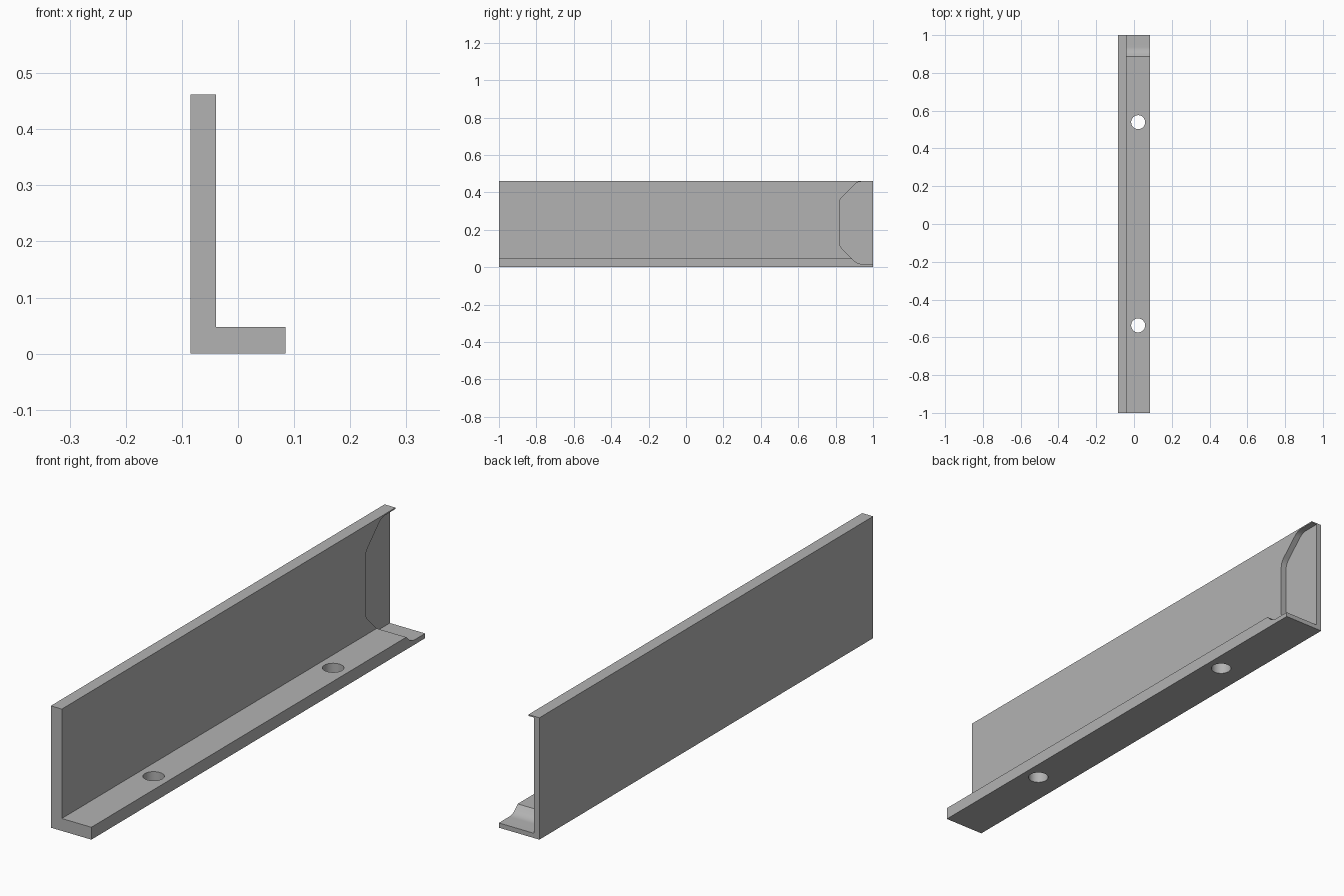
import bpy
import bmesh
from mathutils import Vector

cube = bpy.data.objects.get("Cube")
if cube:
    bpy.data.objects.remove(cube)

grey = bpy.data.materials.new("plain grey")
grey.use_nodes = True
grey.diffuse_color = (0.45, 0.45, 0.45, 1)
grey.node_tree.nodes["Principled BSDF"].inputs["Base Color"].default_value = grey.diffuse_color


def prism(name, points, along):
    """Sweep a closed outline along a vector into a solid."""
    bm = bmesh.new()
    face = bm.faces.new([bm.verts.new(p) for p in points])
    swept = bmesh.ops.extrude_face_region(bm, geom=[face])["geom"]
    moved = [v for v in swept if isinstance(v, bmesh.types.BMVert)]
    bmesh.ops.translate(bm, verts=moved, vec=along)
    bmesh.ops.recalc_face_normals(bm, faces=bm.faces)
    mesh = bpy.data.meshes.new(name)
    bm.to_mesh(mesh)
    bm.free()
    mesh.materials.append(grey)
    obj = bpy.data.objects.new(name, mesh)
    bpy.context.collection.objects.link(obj)
    return obj


def rounded(before, corner, after, reach=0.022, steps=8):
    """Soft corner between two straight edges."""
    c = Vector(corner)
    a = c + (Vector(before) - c).normalized() * reach
    b = c + (Vector(after) - c).normalized() * reach
    return [a.lerp(c, t / steps).lerp(c.lerp(b, t / steps), t / steps)
            for t in range(steps + 1)]


def cut(target, cutter):
    cutter.hide_render = True
    mod = target.modifiers.new("cut", "BOOLEAN")
    mod.operation = "DIFFERENCE"
    mod.solver = "EXACT"
    mod.object = cutter
    bpy.context.view_layer.objects.active = target
    bpy.ops.object.modifier_apply(modifier=mod.name)
    bpy.data.objects.remove(cutter)


# L-shaped rail: tall wall on the right, low flange to the left
left, inner, right = 0.085, -0.039, -0.085
top, floor = 0.462, 0.047
section = [(right, 0), (left, 0), (left, floor), (inner, floor), (inner, top), (right, top)]
rail = prism("angle_rail", [(x, -1, z) for x, z in section], (0, 2, 0))

# Chamfered end recess that leaves a thin wall, base and top lip
low, high, start, slope = 0.018, 0.457, 0.82, 0.096
outline = [(1.1, low), (start + slope, low), (start, low + slope),
           (start, high - slope), (start + slope, high), (1.1, high)]
pocket = [outline[0]]
for i in range(1, 5):
    pocket += rounded(*outline[i - 1:i + 2])
pocket.append(outline[-1])
cut(rail, prism("recess_cutter", [(-0.063, y, z) for y, z in pocket], (0.3, 0, 0)))

# Two screw holes through the flange
for y in (-0.537, 0.539):
    bpy.ops.mesh.primitive_cylinder_add(vertices=48, radius=0.037, depth=0.2,
                                        location=(0.022, y, 0))
    cut(rail, bpy.context.object)

# Smooth the round walls, keep the flat edges crisp
rail.data.materials.clear()
rail.data.materials.append(grey)
for poly in rail.data.polygons:
    poly.material_index = 0
bpy.ops.object.select_all(action="DESELECT")
rail.select_set(True)
bpy.context.view_layer.objects.active = rail
bpy.ops.object.shade_smooth_by_angle(angle=0.5)
